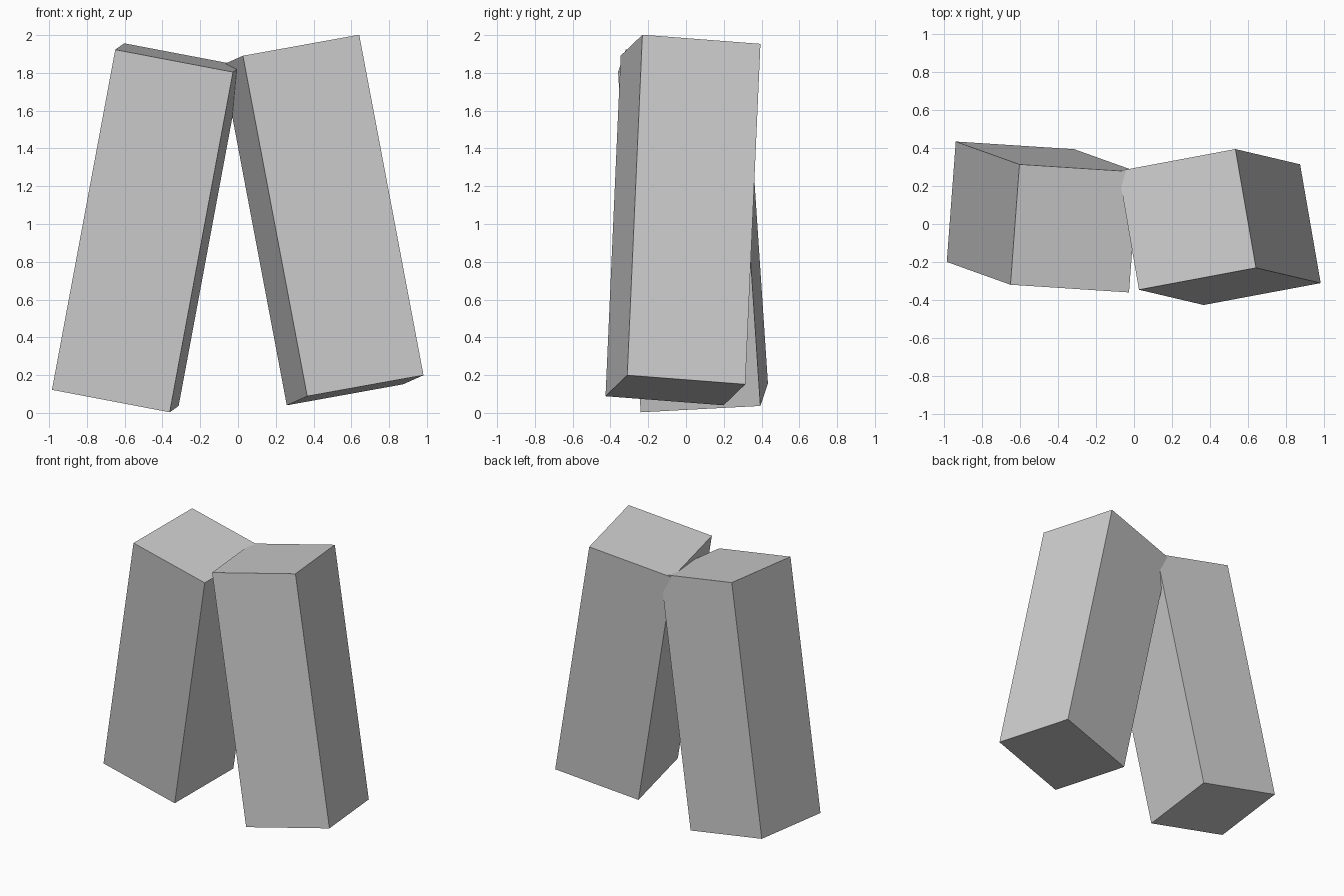
import bpy
from mathutils import Matrix, Vector

default_cube = bpy.data.objects.get("Cube")
if default_cube:
    bpy.data.objects.remove(default_cube, do_unlink=True)

# Single flat grey
GREY = (0.604, 0.604, 0.604, 1.0)
grey = bpy.data.materials.new("light_grey")
grey.use_nodes = True
grey.diffuse_color = GREY
grey.node_tree.nodes["Principled BSDF"].inputs["Base Color"].default_value = GREY

WIDTH, HEIGHT = 0.636, 1.836


def leaning_block(name, centre, across, up):
    """Square block whose long axis follows up and whose width follows across."""
    z = Vector(up).normalized()
    x = Vector(across)
    x = (x - z * x.dot(z)).normalized()
    y = z.cross(x)
    bpy.ops.mesh.primitive_cube_add(size=1)
    block = bpy.context.object
    block.name = block.data.name = name
    block.data.materials.append(grey)
    block.data.transform(Matrix.Diagonal((WIDTH, WIDTH, HEIGHT, 1)))
    turn = Matrix((x, y, z)).transposed().to_4x4()
    block.matrix_world = Matrix.Translation(centre) @ turn
    return block


# Two blocks leaning together, crossing slightly at the top
leaning_block("right_block", (-0.482, 0.037, 0.98),
              across=(0.62, -0.04, -0.12), up=(0.335, -0.12, 1.8))
leaning_block("left_block", (0.45, -0.016, 1.021),
              across=(0.615, 0.115, 0.11), up=(-0.34, 0.08, 1.8))
